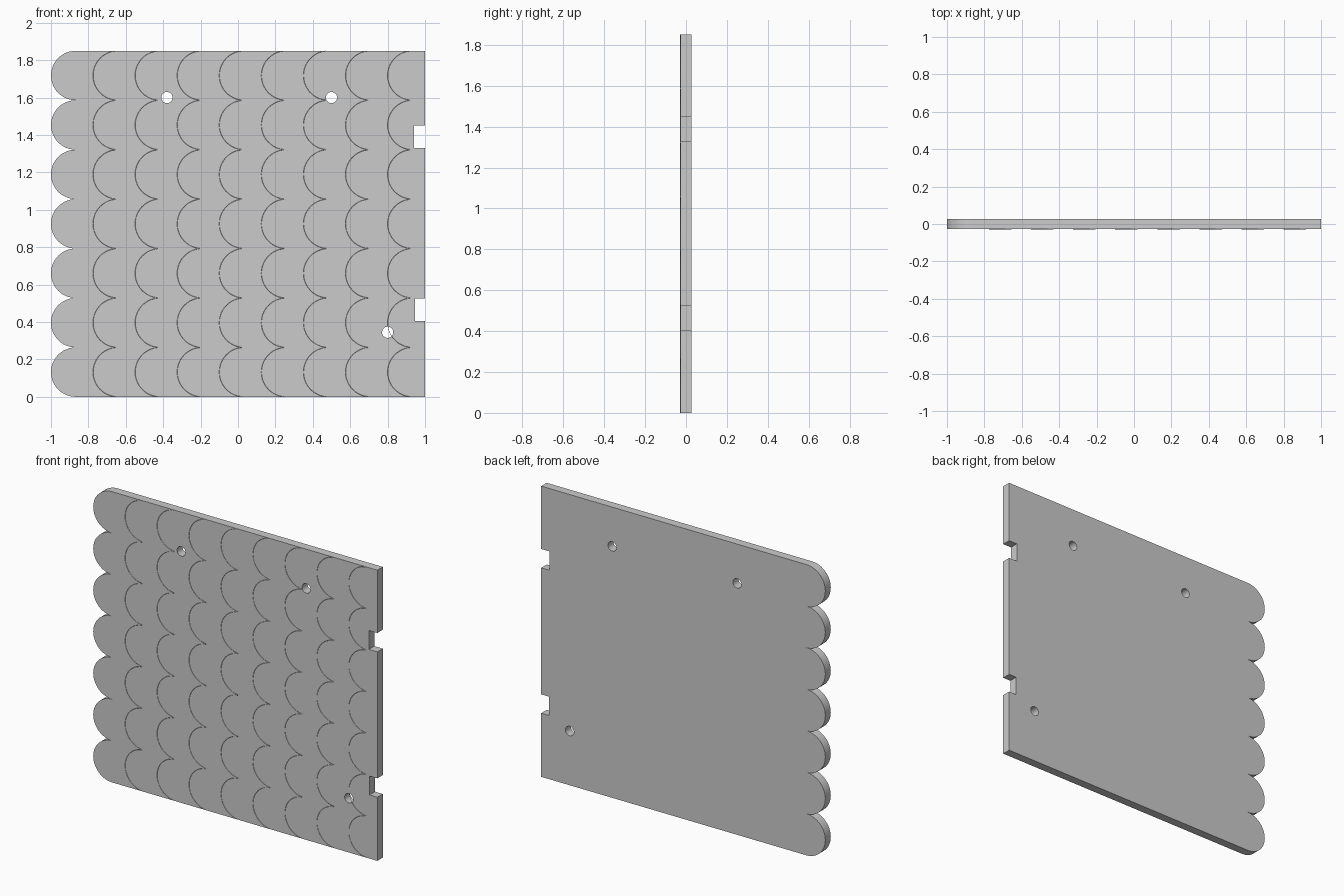
import bpy
import bmesh
from math import pi, sin, cos

if "Cube" in bpy.data.objects:
    bpy.data.objects.remove(bpy.data.objects["Cube"], do_unlink=True)

HEIGHT = 1.85
HALF_THICK = 0.0275
ROWS = 7
R = HEIGHT / ROWS / 2       # scallop radius
STEP = 0.225                # spacing of the scale columns


def arc(cx, cz, r, start, end, n):
    """Points along a circular arc, angles running from start to end."""
    angles = [start + (end - start) * i / n for i in range(n + 1)]
    return [(cx + r * cos(a), cz + r * sin(a)) for a in angles]


def add_spline(curve, points, closed):
    spline = curve.splines.new('POLY')
    spline.points.add(len(points) - 1)
    for p, (x, z) in zip(spline.points, points):
        p.co = (x, z, 0, 1)
    spline.use_cyclic_u = closed


def to_mesh(name, curve, y=0):
    """Stand the flat curve upright and turn it into a smooth-shaded mesh."""
    ob = bpy.data.objects.new(name, curve)
    bpy.context.collection.objects.link(ob)
    ob.rotation_euler.x = pi / 2
    ob.location.y = y
    bpy.ops.object.select_all(action='DESELECT')
    ob.select_set(True)
    bpy.context.view_layer.objects.active = ob
    bpy.ops.object.convert(target='MESH')
    ob = bpy.context.object
    bm = bmesh.new()
    bm.from_mesh(ob.data)
    bmesh.ops.remove_doubles(bm, verts=bm.verts, dist=0.00005)
    bmesh.ops.recalc_face_normals(bm, faces=bm.faces)
    bm.to_mesh(ob.data)
    bm.free()
    bpy.ops.object.shade_smooth_by_angle()
    return ob


# Plate outline: scalloped on one side, two notches on the other
outline = []
for row in reversed(range(ROWS)):
    scallop = arc(R - 1, R * (2 * row + 1), R, pi / 2, pi * 1.5, 24)
    outline += scallop if row == ROWS - 1 else scallop[1:]
outline.append((1, 0))
for low, high, depth in ((0.405, 0.525, 0.055), (1.33, 1.45, 0.06)):
    outline += [(1, low), (1 - depth, low), (1 - depth, high), (1, high)]
outline.append((1, HEIGHT))

plate = bpy.data.curves.new("plate", 'CURVE')
plate.dimensions = '2D'
plate.fill_mode = 'BOTH'
plate.extrude = HALF_THICK
add_spline(plate, outline, True)

# Three screw holes
for x, z in ((-0.38, 1.6), (0.5, 1.6), (0.8, 0.345)):
    add_spline(plate, arc(x, z, 0.03, 0, 2 * pi, 32)[:-1], True)
to_mesh("scalloped_plate", plate)

# Hairline scale pattern on the front face
lines = bpy.data.curves.new("scale_lines", 'CURVE')
lines.dimensions = '3D'
lines.bevel_depth = 0.001
lines.bevel_resolution = 0
for col in range(1, 9):
    for row in range(ROWS):
        centre = R - 1 + STEP * col
        points = arc(centre, R * (2 * row + 1), R, pi * 0.53, pi * 1.47, 20)
        add_spline(lines, [p for p in points if p[0] < 0.995], False)
to_mesh("scale_lines", lines, -HALF_THICK)
